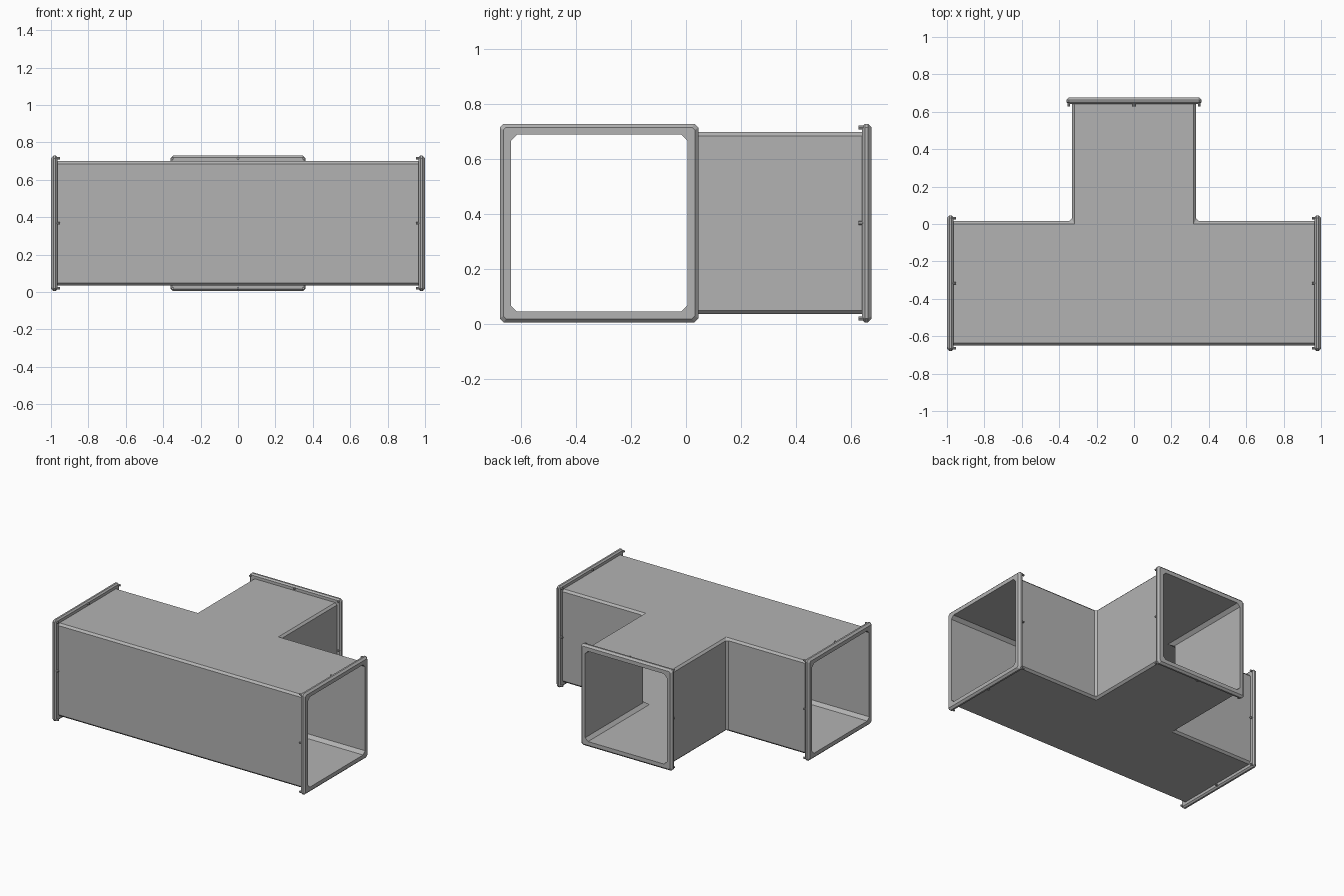
import bpy, bmesh, math
from mathutils import Matrix, Vector

if "Cube" in bpy.data.objects:
    bpy.data.objects.remove(bpy.data.objects["Cube"])

RUN = 1.0            # half length of the main duct
BRANCH = 0.677       # y of the branch mouth
CENTRE = Vector((0, -0.317, 0.367))
OUTER, INNER = 0.332, 0.322

metal = bpy.data.materials.new("grey_metal")
metal.use_nodes = True
GREY = (0.45, 0.45, 0.45, 1)
metal.diffuse_color = GREY
metal.node_tree.nodes["Principled BSDF"].inputs["Base Color"].default_value = GREY


def finish(bm, name, matrix=None):
    mesh = bpy.data.meshes.new(name)
    bm.to_mesh(mesh)
    bm.free()
    mesh.materials.append(metal)
    obj = bpy.data.objects.new(name, mesh)
    if matrix:
        obj.matrix_world = matrix
    bpy.context.collection.objects.link(obj)
    return obj


def tee_shell(name, half, chamfer, inside):
    """Open-ended T-shaped tube with chamfered long edges."""
    bm = bmesh.new()
    front, back = CENTRE.y - half, CENTRE.y + half
    outline = [(-RUN, front), (RUN, front), (RUN, back), (half, back),
               (half, BRANCH), (-half, BRANCH), (-half, back), (-RUN, back)]
    base = bm.faces.new([bm.verts.new((x, y, CENTRE.z - half)) for x, y in outline])
    ext = bmesh.ops.extrude_face_region(bm, geom=[base], use_keep_orig=True)
    top = [g for g in ext["geom"] if isinstance(g, bmesh.types.BMVert)]
    bmesh.ops.translate(bm, verts=top, vec=(0, 0, 2 * half))

    def at_mouth(verts):
        return any(all(abs(test(v.co)) < 1e-4 for v in verts) for test in (
            lambda p: p.x - RUN, lambda p: p.x + RUN, lambda p: p.y - BRANCH))

    edges = [e for e in bm.edges if not at_mouth(e.verts)]
    bmesh.ops.bevel(bm, geom=edges, offset=chamfer, segments=1,
                    affect='EDGES', clamp_overlap=True)
    bmesh.ops.recalc_face_normals(bm, faces=bm.faces[:])
    mouths = [f for f in bm.faces if at_mouth(f.verts)]
    bmesh.ops.delete(bm, geom=mouths, context='FACES')
    if inside:
        bmesh.ops.reverse_faces(bm, faces=bm.faces[:])
    return finish(bm, name)


def chamfered_square(half, cut, x):
    points = []
    for turn in range(4):
        rot = Matrix.Rotation(turn * math.pi / 2, 3, 'X')
        points += [rot @ Vector((x, half, cut - half)),
                   rot @ Vector((x, half, half - cut))]
    return points


def flange(name, matrix):
    """Rim lofted through chamfered squares, from the mouth round to the back."""
    bm = bmesh.new()
    stations = [(INNER, 0.022, 0), (0.349, 0.010, 0), (0.362, 0.014, -0.013),
                (0.362, 0.014, -0.025), (0.352, 0.010, -0.035), (INNER, 0.022, -0.035)]
    rings = [[bm.verts.new(p) for p in chamfered_square(*s)] for s in stations]
    for a, b in zip(rings, rings[1:]):
        for i in range(8):
            j = (i + 1) % 8
            bm.faces.new((a[i], b[i], b[j], a[j]))
    bmesh.ops.recalc_face_normals(bm, faces=bm.faces[:])
    # Face the mouth side outward
    if max(bm.faces, key=lambda f: f.calc_center_median().y).normal.y < 0:
        bmesh.ops.reverse_faces(bm, faces=bm.faces[:])
    return finish(bm, name, matrix)


def bolts(name, matrix):
    """Eight small bolts behind the rim, at corners and mid-sides."""
    bm = bmesh.new()
    for u in (-1, 0, 1):
        for v in (-1, 0, 1):
            if u or v:
                place = (Matrix.Translation((-0.039, u * 0.348, v * 0.348))
                         @ Matrix.Rotation(math.pi / 2, 4, 'Y'))
                bmesh.ops.create_cone(bm, cap_ends=True, segments=8, radius1=0.007,
                                      radius2=0.007, depth=0.018, matrix=place)
    return finish(bm, name, matrix)


# Duct walls
tee_shell("duct_outer_wall", OUTER, 0.014, False)
tee_shell("duct_inner_wall", INNER, 0.022, True)

# Rims and bolts on the three mouths
mouths = (("left", 0, RUN), ("right", math.pi, RUN),
          ("back", math.pi / 2, BRANCH - CENTRE.y))
for side, angle, reach in mouths:
    frame = (Matrix.Translation(CENTRE) @ Matrix.Rotation(angle, 4, 'Z')
             @ Matrix.Translation((reach, 0, 0)))
    flange(side + "_flange", frame)
    bolts(side + "_flange_bolts", frame)
